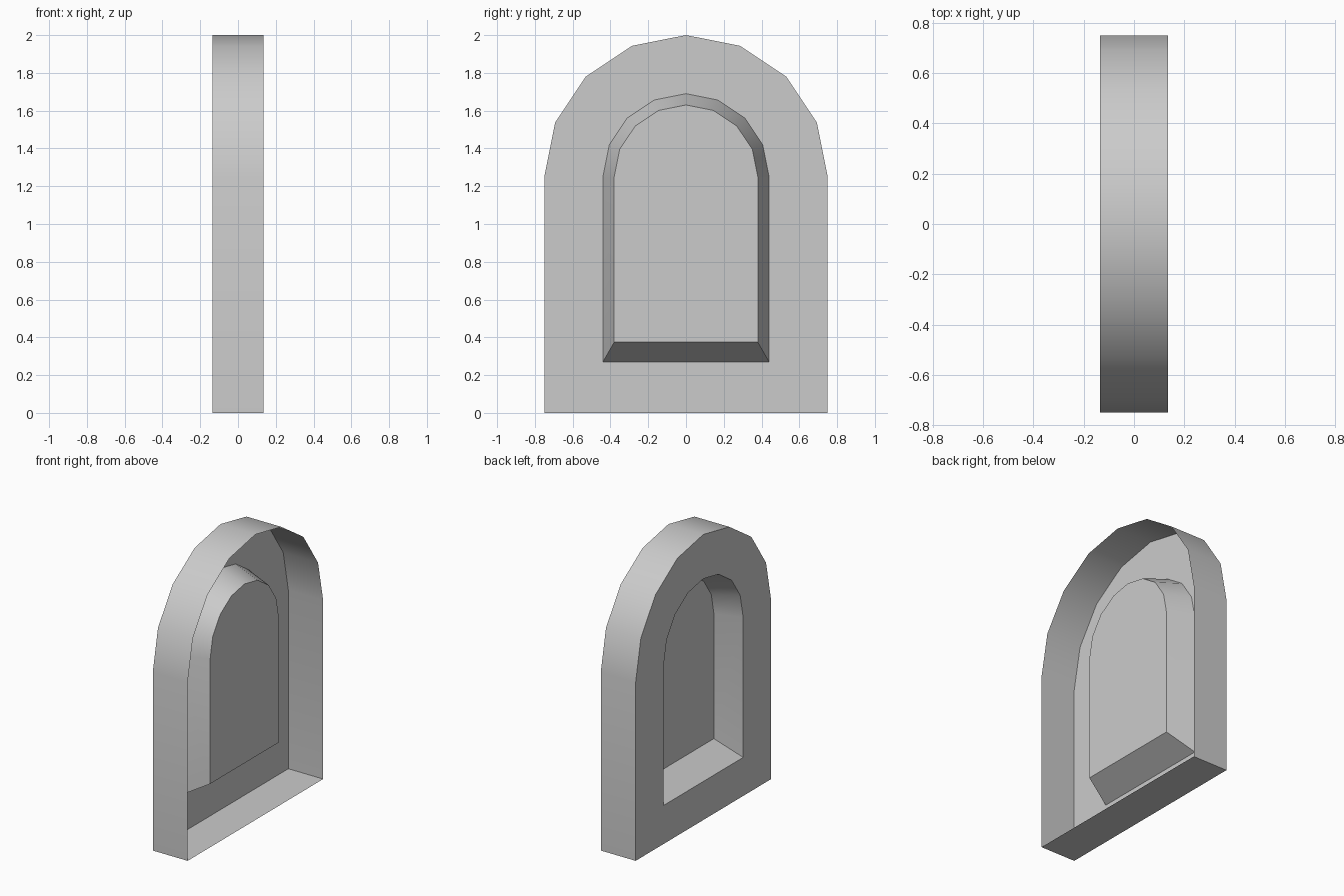
import bpy
import bmesh
from math import cos, sin, pi, radians

cube = bpy.data.objects.get("Cube")
if cube:
    bpy.data.objects.remove(cube, do_unlink=True)

SPRING = 1.25   # height where the arch starts
STEPS = 8       # facets in the half circle

grey = bpy.data.materials.new("light_grey")
grey.use_nodes = True
colour = (0.6, 0.6, 0.6, 1)
grey.diffuse_color = colour
grey.node_tree.nodes["Principled BSDF"].inputs["Base Color"].default_value = colour


def arch_ring(bm, x, radius, base):
    """Round-topped outline in the plane at x."""
    points = [(-radius, base), (radius, base)]
    for i in range(STEPS + 1):
        a = pi * i / STEPS
        points.append((radius * cos(a), SPRING + radius * sin(a)))
    return [bm.verts.new((x, y, z)) for y, z in points]


bm = bmesh.new()
# Open rim, outer edge of the sheet, mouth of the niche, back of the niche
rings = [arch_ring(bm, *r) for r in (
    (0.135, 0.75, 0), (-0.135, 0.75, 0), (-0.135, 0.44, 0.27), (0.05, 0.38, 0.375))]
for a, b in zip(rings, rings[1:]):
    n = len(a)
    for i in range(n):
        j = (i + 1) % n
        bm.faces.new((a[i], a[j], b[j], b[i]))
# Flat panel closing the niche
bm.faces.new(rings[-1])

# Normals point away from the hollow side
bm.normal_update()
sheet = max(bm.faces, key=lambda f: f.calc_center_median().z)
if sheet.normal.z < 0:
    bmesh.ops.reverse_faces(bm, faces=bm.faces[:])

mesh = bpy.data.meshes.new("arched_niche_shell")
bm.to_mesh(mesh)
bm.free()
mesh.materials.append(grey)
shell = bpy.data.objects.new("arched_niche_shell", mesh)
bpy.context.collection.objects.link(shell)

bpy.ops.object.select_all(action='DESELECT')
shell.select_set(True)
bpy.context.view_layer.objects.active = shell
bpy.ops.object.shade_smooth_by_angle(angle=radians(30))
